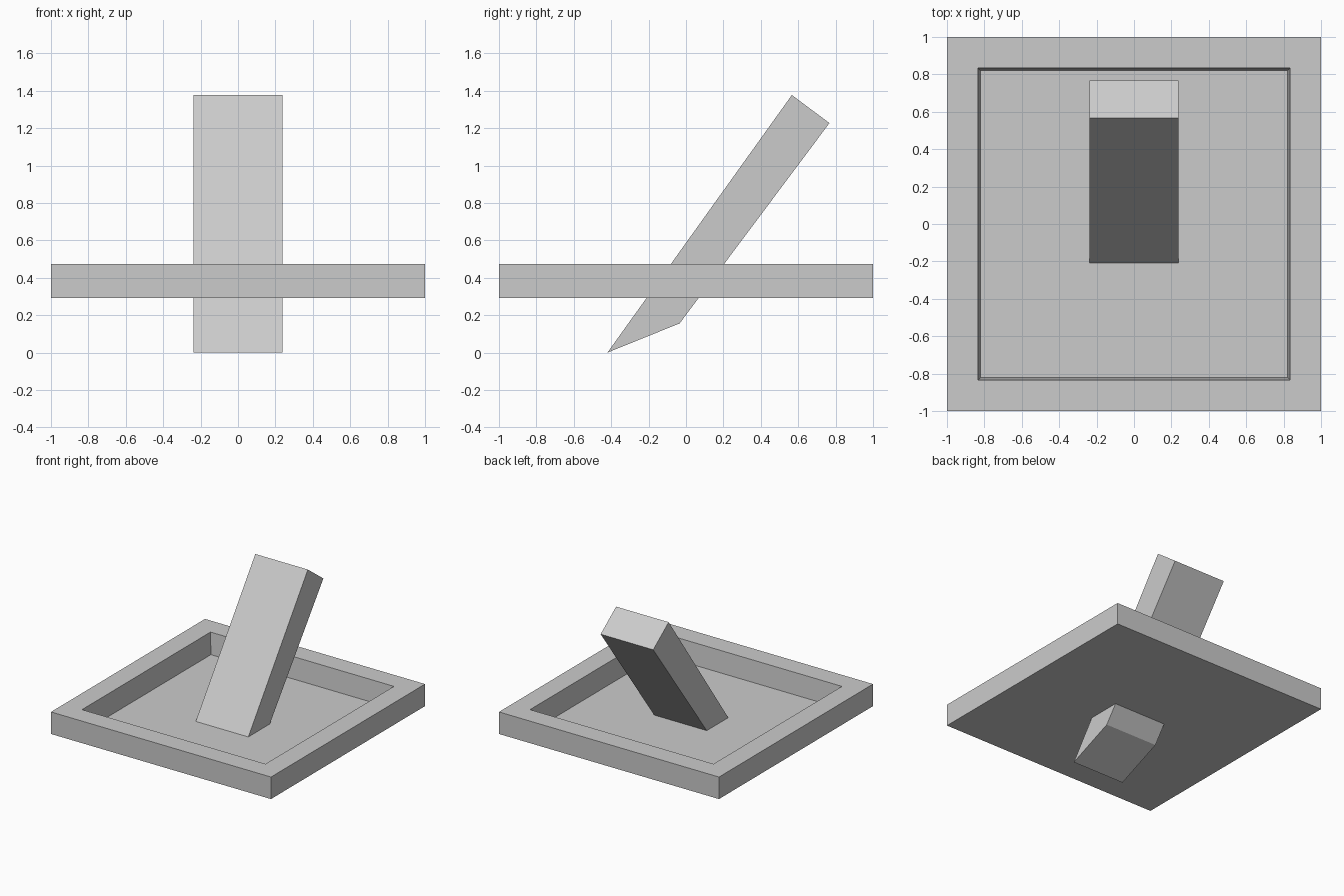
import bpy
import bmesh

if "Cube" in bpy.data.objects:
    bpy.data.objects.remove(bpy.data.objects["Cube"])


def finish(bm, name):
    bmesh.ops.recalc_face_normals(bm, faces=bm.faces)
    mesh = bpy.data.meshes.new(name)
    bm.to_mesh(mesh)
    bm.free()
    obj = bpy.data.objects.new(name, mesh)
    bpy.context.collection.objects.link(obj)
    return obj


def square_ring(bm, half, z):
    return [bm.verts.new((sx * half, sy * half, z))
            for sx, sy in ((-1, -1), (1, -1), (1, 1), (-1, 1))]


# Square switch tray: thin floor, raised rim with slightly tapered inner walls
bm = bmesh.new()
profile = [(1.0, 0.293), (1.0, 0.474), (0.834, 0.474), (0.821, 0.297)]
rings = [square_ring(bm, half, z) for half, z in profile]
for a, b in zip(rings, rings[1:]):
    for i in range(4):
        j = (i + 1) % 4
        bm.faces.new((a[i], a[j], b[j], b[i]))
bm.faces.new(rings[0])
bm.faces.new(rings[-1])
finish(bm, "tray")

# Slanted lever passing through the tray: side profile extruded along x
bm = bmesh.new()
side = [(-0.42, 0.0), (-0.034, 0.156), (0.767, 1.227), (0.566, 1.377)]
face = bm.faces.new([bm.verts.new((-0.239, y, z)) for y, z in side])
ext = bmesh.ops.extrude_face_region(bm, geom=[face], use_keep_orig=True)
new_verts = [g for g in ext["geom"] if isinstance(g, bmesh.types.BMVert)]
bmesh.ops.translate(bm, verts=new_verts, vec=(0.478, 0, 0))
finish(bm, "lever")
